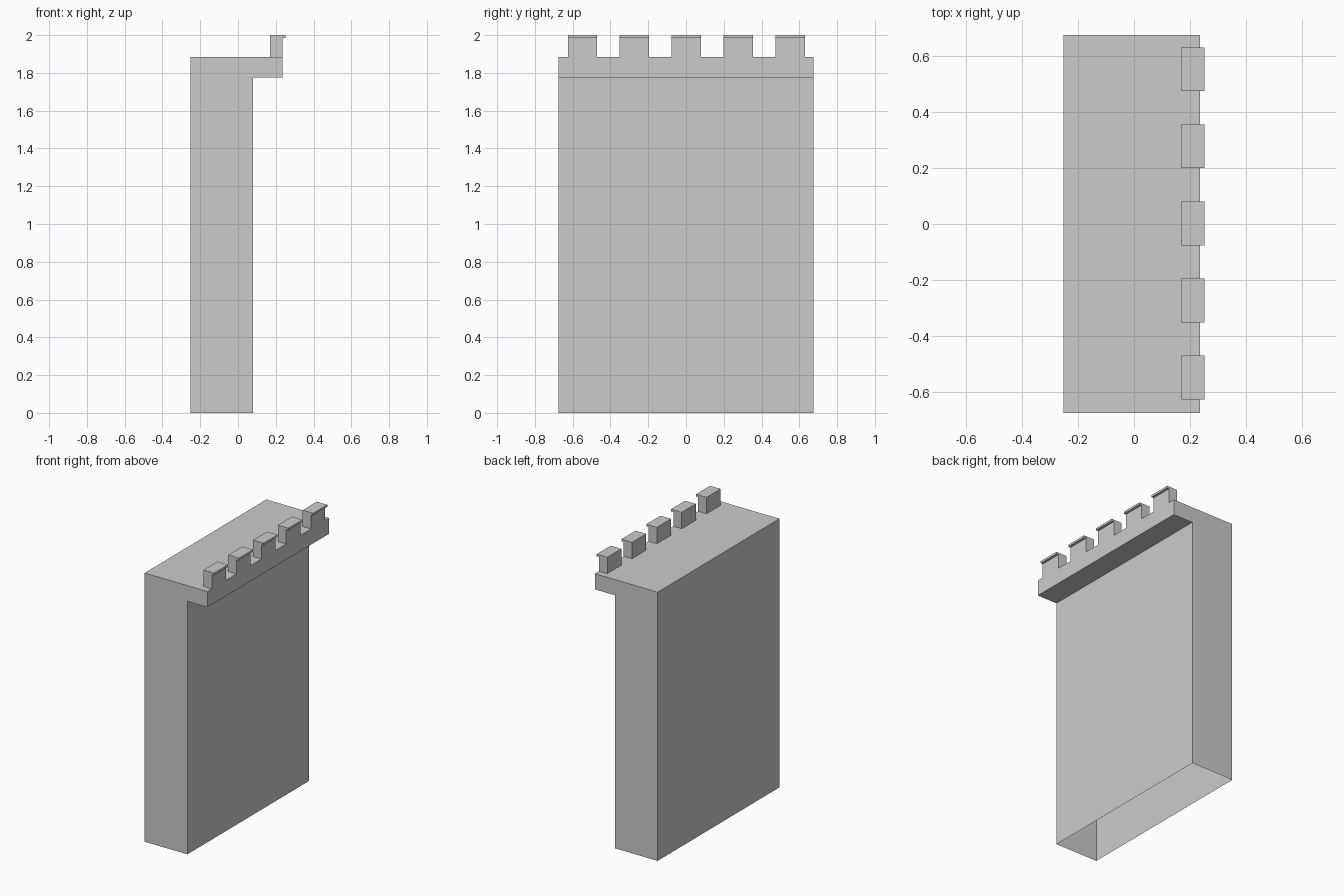
import bpy
import bmesh

if "Cube" in bpy.data.objects:
    bpy.data.objects.remove(bpy.data.objects["Cube"])


def extrude_profile(name, profile, y0, y1):
    """Extrude an (x, z) profile along y; the underside at the lowest z stays open."""
    bm = bmesh.new()
    face = bm.faces.new([bm.verts.new((x, y0, z)) for x, z in profile])
    ext = bmesh.ops.extrude_face_region(bm, geom=[face], use_keep_orig=True)
    verts = [g for g in ext["geom"] if isinstance(g, bmesh.types.BMVert)]
    bmesh.ops.translate(bm, verts=verts, vec=(0, y1 - y0, 0))
    bmesh.ops.recalc_face_normals(bm, faces=bm.faces[:])
    low = min(z for _, z in profile)
    bottom = [f for f in bm.faces if all(abs(v.co.z - low) < 1e-5 for v in f.verts)]
    bmesh.ops.delete(bm, geom=bottom, context="FACES_ONLY")
    mesh = bpy.data.meshes.new(name)
    bm.to_mesh(mesh)
    bm.free()
    obj = bpy.data.objects.new(name, mesh)
    bpy.context.collection.objects.link(obj)
    return obj


BACK, FACE, LEDGE, LIP = -0.252, 0.08, 0.235, 0.252
WALK = 1.885

# Hollow wall with overhanging parapet ledge
extrude_profile("wall", [(BACK, 0), (FACE, 0), (FACE, 1.775), (LEDGE, 1.775),
                         (LEDGE, WALK), (BACK, WALK)], -0.675, 0.675)

# Row of merlons, each with a small lip on the outer side
merlon = [(0.17, WALK), (LEDGE, WALK), (LEDGE, 1.985), (LIP, 1.985),
          (LIP, 2.0), (0.17, 2.0)]
for i in range(5):
    y = 0.002 + (i - 2) * 0.275
    extrude_profile(f"merlon_{i + 1}", merlon, y - 0.078, y + 0.078)
